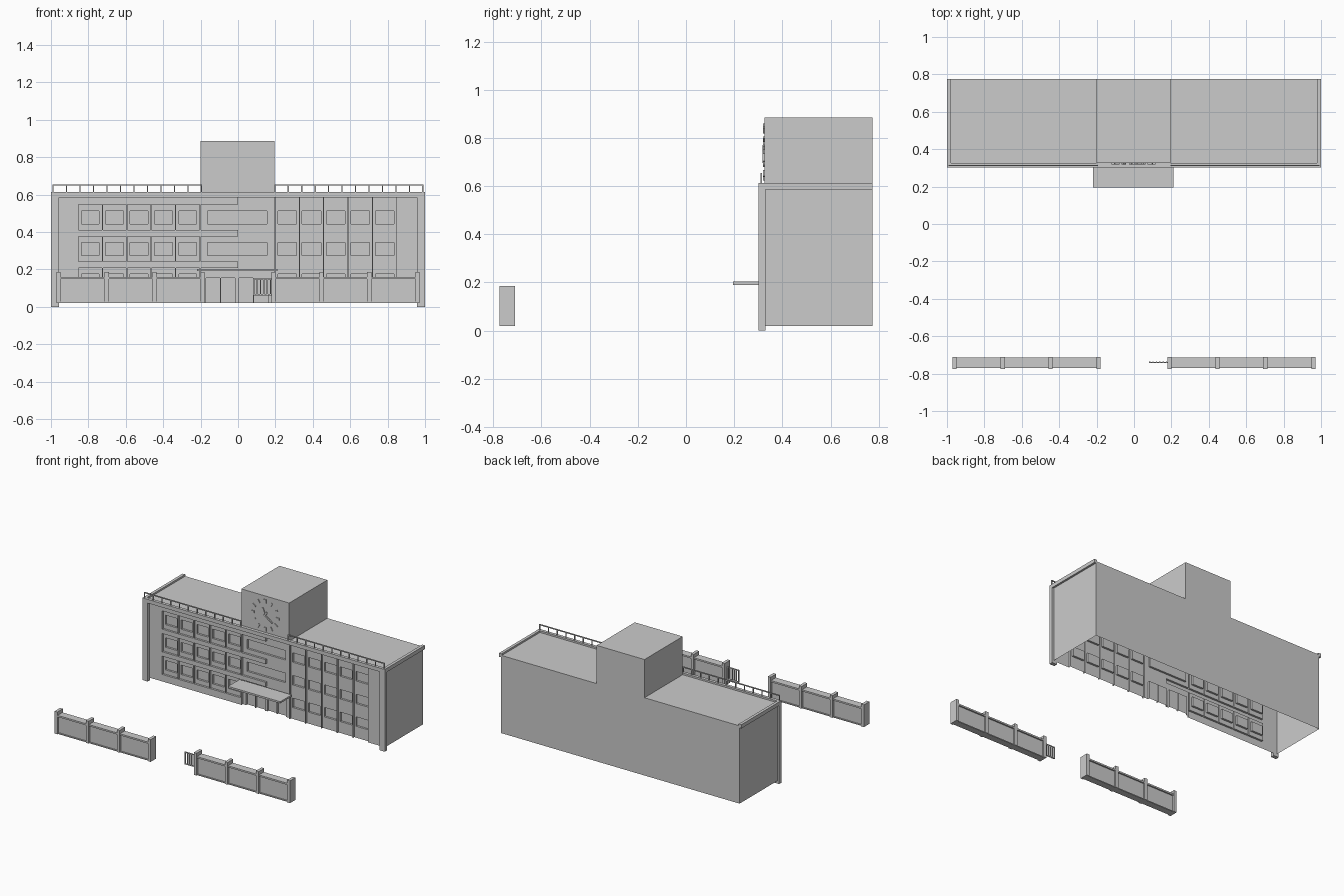
import bpy, bmesh, math
from mathutils import Matrix, Vector

if "Cube" in bpy.data.objects:
    bpy.data.objects.remove(bpy.data.objects["Cube"])


def finish(name, bm):
    me = bpy.data.meshes.new(name)
    bm.to_mesh(me)
    bm.free()
    ob = bpy.data.objects.new(name, me)
    bpy.context.collection.objects.link(ob)
    return ob


def add_box(bm, x0, x1, y0, y1, z0, z1, rot=None):
    m = Matrix.Translation(((x0 + x1) / 2, (y0 + y1) / 2, (z0 + z1) / 2)) @ \
        Matrix.Diagonal((x1 - x0, y1 - y0, z1 - z0, 1))
    if rot:
        m = rot @ m
    return bmesh.ops.create_cube(bm, size=1, matrix=m)["verts"]


def boxes(name, items):
    bm = bmesh.new()
    for b in items:
        add_box(bm, *b)
    return finish(name, bm)


def shell(name, dims, open_dirs):
    # box with the faces pointing along open_dirs removed
    bm = bmesh.new()
    add_box(bm, *dims)
    bm.normal_update()
    gone = [f for f in bm.faces if any(f.normal.dot(Vector(d)) > 0.9 for d in open_dirs)]
    bmesh.ops.delete(bm, geom=gone, context="FACES")
    return finish(name, bm)


WALL, RECESS, PANE = 0.325, 0.34, 0.355
W, BASE, ROOF, BACK = 0.985, 0.02, 0.6, 0.775

# Main body and clock tower, open underneath
shell("main_body", (-W, W, WALL, BACK, BASE, ROOF), [(0, -1, 0), (0, 0, -1)])
shell("tower", (-0.2, 0.195, WALL, BACK, ROOF, 0.885), [(0, 0, -1)])

# Facade: rectangles (x0, x1, z0, z1, y), later ones override earlier ones
rows = [0.14, 0.309, 0.478]
pitch, cell = 0.1305, 0.125
rects = []
for zc in rows:
    for i in range(5):
        x = -0.853 + i * pitch
        rects.append((x, x + cell, zc - 0.068, zc + 0.068, RECESS))
    rects.append((-0.198, 0.0, zc - 0.068, zc + 0.068, RECESS))
rects.append((0.0, 0.194, BASE, 0.583, RECESS))
for i in range(5):
    x = 0.2 + i * pitch
    rects.append((x, x + cell, BASE, 0.583, RECESS))
for zc in rows:
    for i in range(5):
        for x, m in ((-0.853 + i * pitch, 0.015), (0.2 + i * pitch, 0.013)):
            rects.append((x + m, x + cell - m, zc - 0.035, zc + 0.035, PANE))
    if zc > 0.2:
        rects.append((-0.163, 0.155, zc - 0.035, zc + 0.035, PANE))
# entrance recess with door leaves
rects.append((-0.198, 0.194, BASE, 0.19, RECESS))
for x in (-0.172, -0.092, 0.005, 0.085):
    rects.append((x, x + 0.075, BASE, 0.155, PANE))

xs = sorted({round(v, 4) for r in rects for v in r[:2]} | {-W, W})
zs = sorted({round(v, 4) for r in rects for v in r[2:4]} | {BASE, ROOF})


def depth(i, j):
    x, z = (xs[i] + xs[i + 1]) / 2, (zs[j] + zs[j + 1]) / 2
    y = WALL
    for r in rects:
        if r[0] < x < r[1] and r[2] < z < r[3]:
            y = r[4]
    return y


bm = bmesh.new()


def quad(*pts):
    bm.faces.new([bm.verts.new(p) for p in pts])


nx, nz = len(xs) - 1, len(zs) - 1
D = [[depth(i, j) for j in range(nz)] for i in range(nx)]
for i in range(nx):
    for j in range(nz):
        x0, x1, z0, z1, y = xs[i], xs[i + 1], zs[j], zs[j + 1], D[i][j]
        quad((x0, y, z0), (x1, y, z0), (x1, y, z1), (x0, y, z1))
        if i + 1 < nx and D[i + 1][j] != y:
            b = D[i + 1][j]
            quad((x1, y, z0), (x1, b, z0), (x1, b, z1), (x1, y, z1))
        if j + 1 < nz and D[i][j + 1] != y:
            b = D[i][j + 1]
            quad((x0, y, z1), (x1, y, z1), (x1, b, z1), (x0, b, z1))
bmesh.ops.remove_doubles(bm, verts=bm.verts, dist=1e-5)
bmesh.ops.dissolve_limit(bm, angle_limit=0.02, verts=bm.verts, edges=bm.edges)
finish("front_facade", bm)

# Corner columns, cornice, and canopy
boxes("corner_columns", [(-1, -0.957, 0.302, 0.33, 0, 0.587), (0.957, 1, 0.302, 0.33, 0, 0.587)])
boxes("cornice", [(-1, 1, 0.302, 0.325, 0.585, 0.613),
                  (-1, -0.978, 0.325, BACK, 0.585, 0.613),
                  (0.978, 1, 0.325, BACK, 0.585, 0.613)])
boxes("entrance_canopy", [(-0.218, 0.212, 0.195, 0.33, 0.19, 0.203)])

# Roof railings
rail = []
for x0, x1 in ((-0.99, -0.195), (0.197, 0.988)):
    rail.append((x0 - 0.003, x1 + 0.003, 0.309, 0.316, 0.648, 0.655))
    for i in range(12):
        x = x0 + (x1 - x0) * i / 11
        rail.append((x - 0.003, x + 0.003, 0.309, 0.316, 0.61, 0.65))
boxes("roof_railing", rail)

# Clock hour marks and hands
bm = bmesh.new()
for k in range(12):
    r = Matrix.Translation((-0.003, 0, 0.742)) @ Matrix.Rotation(math.radians(30 * k), 4, "Y")
    w = 0.009 if k % 3 == 0 else 0.005
    add_box(bm, -w, w, 0.319, 0.326, 0.09, 0.118, r)
for ang, length, y in ((125, 0.075, 0.317), (-20, 0.055, 0.319), (35, 0.03, 0.318)):
    r = Matrix.Translation((-0.003, 0, 0.742)) @ Matrix.Rotation(math.radians(ang), 4, "Y")
    add_box(bm, -0.005, 0.005, y, 0.326, -0.008, length, r)
finish("clock_marks_and_hands", bm)

# Fence on both sides of the gateway
posts = [0.19, 0.446, 0.702, 0.96]
for side, s in (("left", -1), ("right", 1)):
    pb, wb = [], []
    for p in posts:
        pb.append((s * p - 0.0115, s * p + 0.0115, -0.775, -0.71, BASE, 0.186))
    for a, b in zip(posts, posts[1:]):
        x0, x1 = sorted((s * a, s * b))
        wb.append((x0, x1, -0.76, -0.725, BASE, 0.152))
        wb.append((x0, x1, -0.771, -0.714, 0.148, 0.16))
        wb.append((x0, x1, -0.768, -0.717, BASE, 0.027))
    boxes(side + "_fence_posts", pb)
    boxes(side + "_fence_wall", wb)

# Gate with vertical bars
gate = [(0.08, 0.18, -0.743, -0.737, 0.06, 0.067), (0.08, 0.18, -0.743, -0.737, 0.146, 0.153)]
for i in range(6):
    x = 0.084 + i * 0.018
    gate.append((x - 0.0035, x + 0.0035, -0.744, -0.736, 0.06, 0.153))
boxes("gate", gate)
